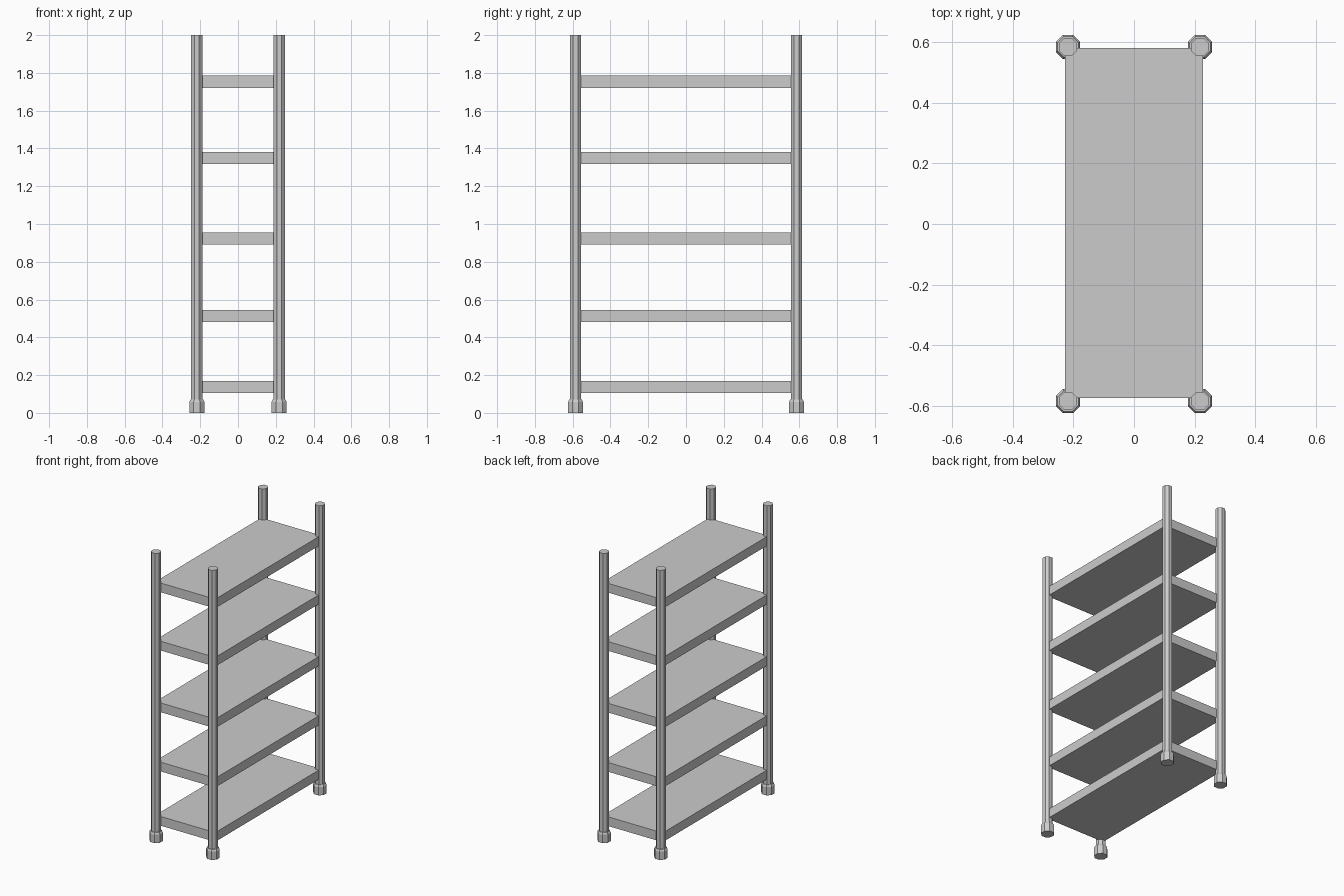
import bpy, bmesh
from math import cos, sin, pi

if "Cube" in bpy.data.objects:
    bpy.data.objects.remove(bpy.data.objects["Cube"])

SIDES = 8
POST_X, POST_Y = 0.218, 0.585


def lathe(name, profile, x, y):
    """Octagonal solid from (flat half-width, z) pairs, capped at both ends."""
    bm = bmesh.new()
    rings = []
    for apothem, z in profile:
        r = apothem / cos(pi / SIDES)
        rings.append([bm.verts.new((r * cos((i + 0.5) * 2 * pi / SIDES),
                                    r * sin((i + 0.5) * 2 * pi / SIDES), z))
                      for i in range(SIDES)])
    for a, b in zip(rings, rings[1:]):
        for i in range(SIDES):
            j = (i + 1) % SIDES
            bm.faces.new((a[i], a[j], b[j], b[i]))
    bm.faces.new(rings[0][::-1])
    bm.faces.new(rings[-1])
    mesh = bpy.data.meshes.new(name)
    bm.to_mesh(mesh)
    bm.free()
    obj = bpy.data.objects.new(name, mesh)
    obj.location = (x, y, 0)
    bpy.context.collection.objects.link(obj)


# Corner posts with wider feet
for sx, side in ((-1, "left"), (1, "right")):
    for sy, end in ((-1, "front"), (1, "back")):
        x, y = sx * POST_X, sy * POST_Y
        lathe(f"{end}_{side}_post", [(0.03, 0.03), (0.03, 2.0)], x, y)
        lathe(f"{end}_{side}_foot", [(0.04, 0), (0.04, 0.058), (0.034, 0.07)], x, y)

# Shelves
for n, z in enumerate((0.137, 0.513, 0.923, 1.35, 1.753), 1):
    bpy.ops.mesh.primitive_cube_add(size=1, location=(0, 0.003, z))
    shelf = bpy.context.object
    shelf.name = f"shelf_{n}"
    shelf.scale = (0.456, 1.156, 0.064)
    bpy.ops.object.transform_apply(location=False, rotation=False, scale=True)
